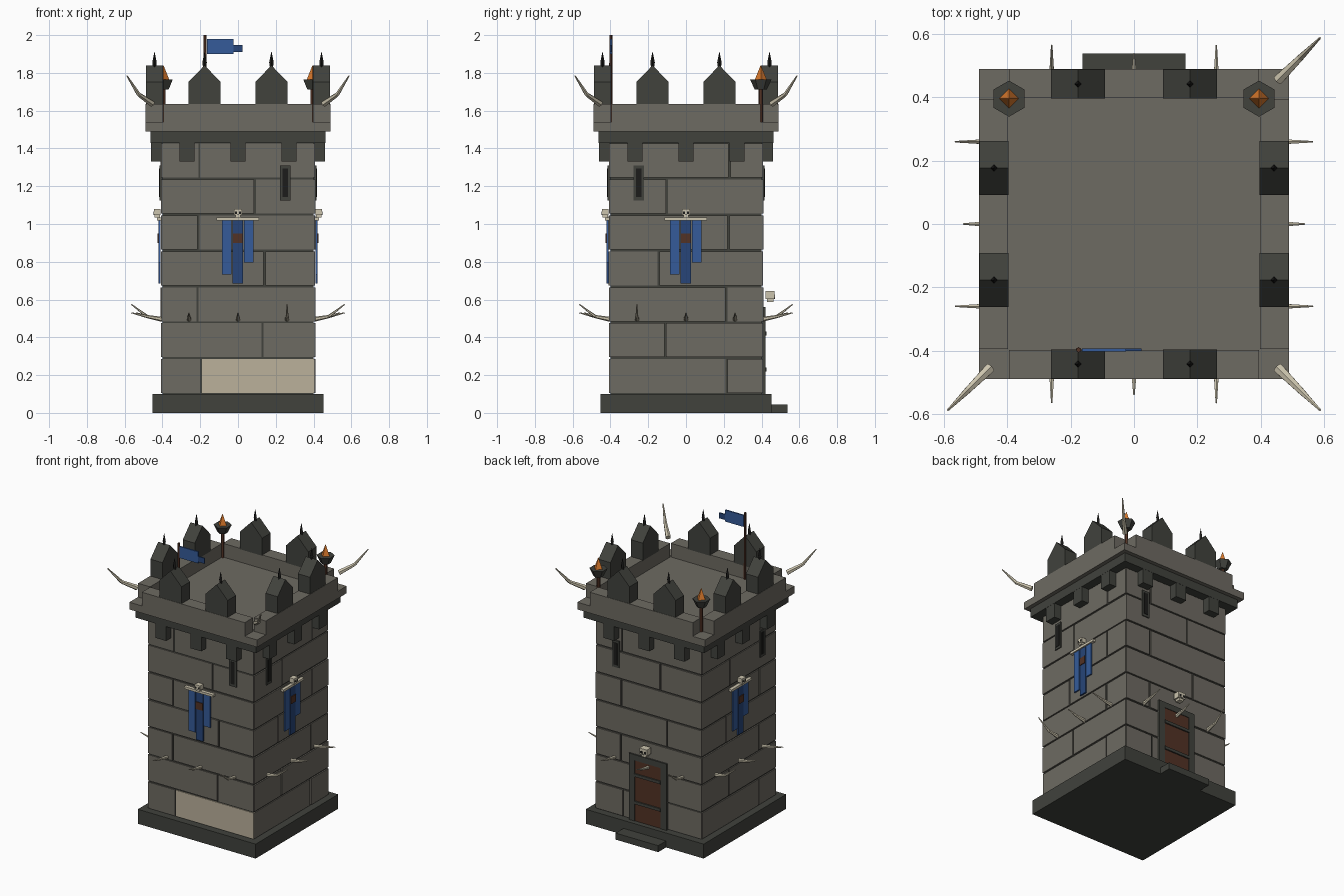
import bpy, bmesh, math, random
from mathutils import Matrix, Vector

if "Cube" in bpy.data.objects:
    bpy.data.objects.remove(bpy.data.objects["Cube"])

random.seed(4)
COLOURS = {
    "stone": (0.155, 0.145, 0.122), "dark_stone": (0.052, 0.054, 0.046),
    "pale_stone": (0.50, 0.44, 0.33), "bone": (0.60, 0.55, 0.42),
    "blue": (0.035, 0.105, 0.32), "dark_blue": (0.02, 0.06, 0.19),
    "brown": (0.085, 0.032, 0.018), "orange": (0.70, 0.19, 0.025),
    "black": (0.012, 0.012, 0.011),
}
MATS = {}
for n, c in COLOURS.items():
    MATS[n] = bpy.data.materials.new(n)
    MATS[n].diffuse_color = (*c, 1)

parts = {}


def part(name, mat):
    """bmesh collecting every piece of one named part"""
    return parts.setdefault((name, mat), bmesh.new())


def box(name, mat, lo, hi, m=Matrix()):
    lo, hi = Vector(lo), Vector(hi)
    size = hi - lo
    t = m @ Matrix.Translation((lo + hi) / 2) @ Matrix.Diagonal((*size, 1))
    bmesh.ops.create_cube(part(name, mat), size=1, matrix=t)


def cone(name, mat, a, b, r1, r2, sides=6, m=Matrix(), turn=0):
    a, b = Vector(a), Vector(b)
    d = b - a
    t = (m @ Matrix.Translation((a + b) / 2) @ d.to_track_quat('Z', 'Y').to_matrix().to_4x4()
         @ Matrix.Rotation(turn, 4, 'Z'))
    bmesh.ops.create_cone(part(name, mat), cap_ends=True, segments=sides,
                          radius1=r1, radius2=r2, depth=d.length, matrix=t)


def horn(name, pts, r, m=Matrix()):
    cone(name, "bone", pts[0], pts[1], r, r * 0.65, 6, m)
    cone(name, "bone", pts[1], pts[2], r * 0.65, r * 0.2, 6, m)


def skull(y, z, s, m):
    """box skull facing -y with eyes, nose and jaw; s is the cranium width"""
    h = s / 2
    box("skull", "bone", (-h, y - s * 0.85, z), (h, y, z + s * 0.75), m)
    box("skull", "bone", (-h * .62, y - s * 0.75, z - s * 0.28), (h * .62, y - s * .1, z), m)
    for x in (-h * .5, h * .5):
        box("skull_eyes", "black", (x - s * .14, y - s * .87, z + s * .14),
            (x + s * .14, y - s * .8, z + s * .44), m)
    box("skull_eyes", "black", (-s * .05, y - s * .87, z), (s * .05, y - s * .8, z + s * .12), m)


def merlon(u, m):
    """gabled battlement block"""
    bm = part("merlon", "dark_stone")
    prof = [(-.085, 1.63), (.085, 1.63), (.085, 1.752), (0, 1.84), (-.085, 1.752)]
    vs = [bm.verts.new(m @ Vector((u + x, -.488, z))) for x, z in prof]
    f = bm.faces.new(vs)
    ext = bmesh.ops.extrude_face_region(bm, geom=[f])["geom"]
    shift = m.to_3x3() @ Vector((0, .092, 0))
    bmesh.ops.translate(bm, vec=shift, verts=[v for v in ext if isinstance(v, bmesh.types.BMVert)])
    for a, b, r1, r2 in ((1.82, 1.855, .007, .012), (1.855, 1.91, .012, .001)):
        cone("merlon_finial", "black", (u, -.442, a), (u, -.442, b), r1, r2, 4, m)


# Solid base, wall core, corbel ring and roof slab
box("plinth", "dark_stone", (-.452, -.452, 0), (.452, .452, .10))
box("wall_core", "dark_stone", (-.4, -.4, .10), (.4, .4, 1.44))
box("corbel_ring", "dark_stone", (-.462, -.462, 1.43), (.462, .462, 1.49))
box("roof_slab", "stone", (-.49, -.49, 1.49), (.49, .49, 1.54))

JOINTS = [(-.195, .13, -.215, .14, -.21, .09, -.205), (.215, -.11, .215, -.145, .225, -.10, .23)]
SLIT_U = (.25, -.25, -.25, .25)
TIPS = ((.53, .53, .575), (.575, .53, .53), (.53, .53, .575), (.575, .53, .53))

for k in range(4):  # front, right, back, left
    m = Matrix.Rotation(k * math.pi / 2, 4, 'Z')

    # Stone courses, two blocks each
    for row, j in enumerate(JOINTS[k % 2]):
        z0 = .10 + .19 * row
        for i, (a, b) in enumerate(((-.405, j - .005), (j + .005, .405))):
            pale = k == 0 and row == 0 and i == 1
            out = .406 + random.random() * .004
            box("pale_block" if pale else "wall_blocks", "pale_stone" if pale else "stone",
                (a, -out, z0 + .005), (b, -.39, z0 + .185), m)

    # Corbel teeth, parapet wall and merlons
    for u in (-.27, 0, .27):
        box("corbel_tooth", "dark_stone", (u - .041, -.461, 1.33), (u + .041, -.39, 1.44), m)
    box("parapet", "stone", (-.395, -.49, 1.53), (.395, -.398, 1.635), m)
    for u in (-.177, .177):
        merlon(u, m)

    # Arrow slit
    u = SLIT_U[k]
    box("slit_frame", "dark_stone", (u - .028, -.416, 1.125), (u + .028, -.39, 1.31), m)
    box("slit_opening", "black", (u - .015, -.418, 1.142), (u + .015, -.40, 1.295), m)

    # Ring of bone spikes
    for u, tip in zip((-.26, 0, .26), TIPS[k]):
        end = .54 if u == 0 else .565
        horn("bone_spike", [(u, -.40, .495), (u, -.48, .51), (u, -end, tip)], .013, m)

    # Banner with rod and skull on three sides
    if k != 2:
        for a, b, z, col in ((-.085, -.034, .733, "blue"), (-.028, .026, .685, "dark_blue"),
                             (.031, .081, .795, "blue")):
            box("banner_" + col, col, (a, -.421, z), (b, -.411, 1.025), m)
        box("banner_emblem", "brown", (-.027, -.426, .90), (.025, -.419, .95), m)
        box("banner_rod", "bone", (-.113, -.43, 1.018), (.11, -.405, 1.034), m)
        skull(-.41, 1.047, .042, m)
    else:
        # Back door with frame, bands, step and skull
        box("door_frame", "dark_stone", (-.145, -.42, .10), (-.10, -.39, .56), m)
        box("door_frame", "dark_stone", (.10, -.42, .10), (.145, -.39, .56), m)
        box("door_frame", "dark_stone", (-.10, -.42, .52), (.10, -.39, .56), m)
        box("door", "brown", (-.10, -.416, .10), (.10, -.39, .52), m)
        for z in (.23, .42):
            box("door_band", "dark_stone", (-.10, -.425, z - .01), (.10, -.41, z + .01), m)
        box("door_step", "dark_stone", (-.163, -.538, 0), (.163, -.44, .045), m)
        skull(-.422, .603, .056, m)

# Curved horns on three roof corners
for sx, sy in ((-1, -1), (1, -1), (1, 1)):
    horn("corner_horn", [(sx * d, sy * d, z) for d, z in ((.455, 1.637), (.525, 1.685), (.588, 1.785))], .018)

# Torches at the back corners
for x in (-.395, .395):
    cone("torch_post", "brown", (x, .396, 1.54), (x, .396, 1.72), .012, .012)
    cone("torch_bowl", "dark_stone", (x, .396, 1.712), (x, .396, 1.765), .032, .057)
    cone("torch_flame", "orange", (x, .396, 1.765), (x, .396, 1.84), .031, .001, 4)

# Flag
cone("flag_pole", "brown", (-.175, -.398, 1.54), (-.175, -.398, 2.0), .009, .008)
box("flag", "blue", (-.165, -.403, 1.90), (-.025, -.393, 1.98))
box("flag_tail", "dark_blue", (-.028, -.402, 1.91), (.024, -.394, 1.948))

# Turn the collected pieces into objects
for (name, mat), bm in parts.items():
    bmesh.ops.recalc_face_normals(bm, faces=bm.faces)
    me = bpy.data.meshes.new(name)
    bm.to_mesh(me)
    bm.free()
    me.materials.append(MATS[mat])
    bpy.context.collection.objects.link(bpy.data.objects.new(name, me))

for m in bpy.data.materials:
    if m.users and not m.is_grease_pencil:
        m.use_nodes = True
        m.node_tree.nodes["Principled BSDF"].inputs["Base Color"].default_value = m.diffuse_color
